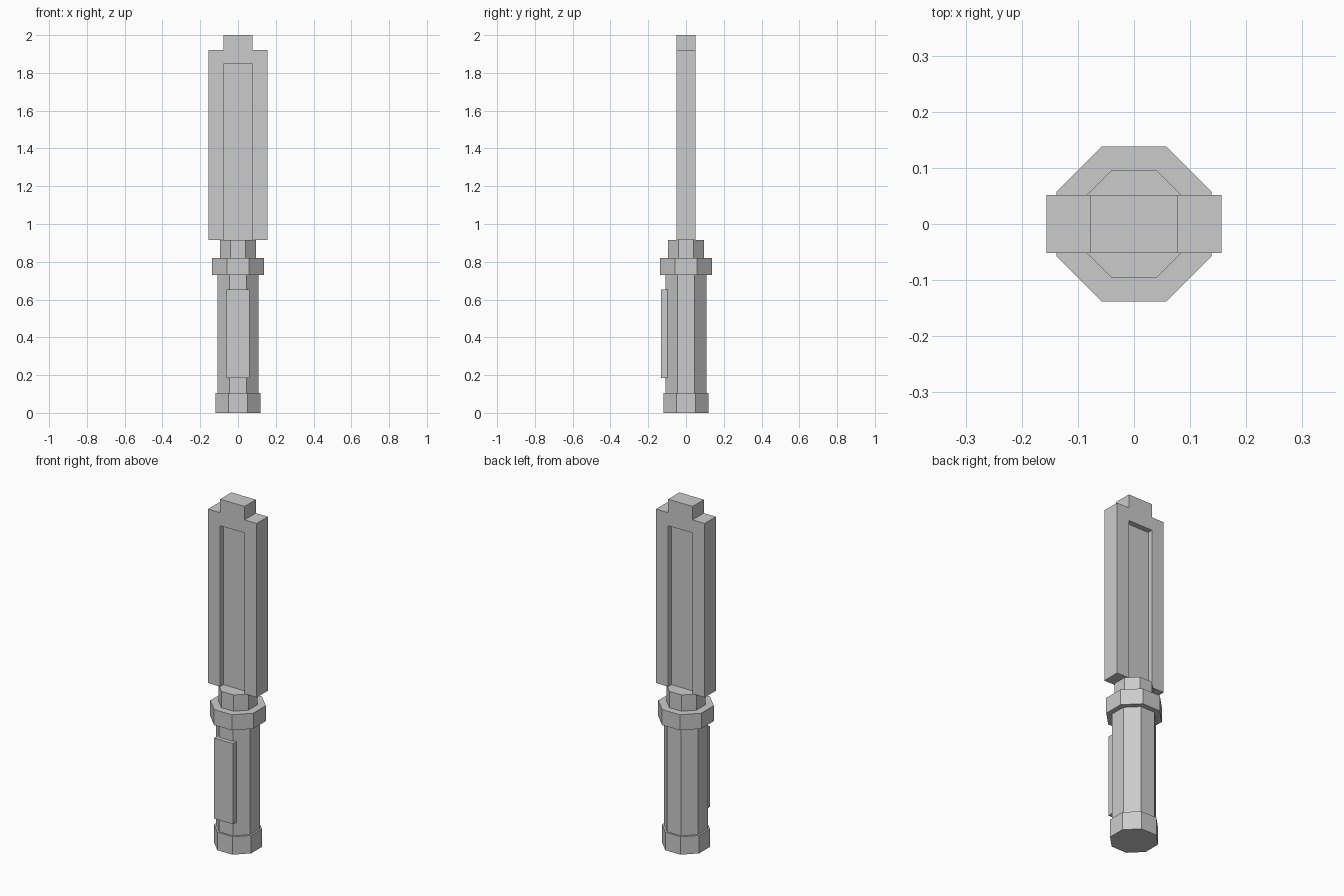
import bpy, bmesh, math

if "Cube" in bpy.data.objects:
    bpy.data.objects.remove(bpy.data.objects["Cube"])

grey = bpy.data.materials.new("plain grey")
grey.diffuse_color = (0.6, 0.6, 0.6, 1)
grey.use_nodes = True
grey.node_tree.nodes["Principled BSDF"].inputs["Base Color"].default_value = grey.diffuse_color


def prism(name, outline, depth, place):
    """Extrude a closed 2D outline between two depths; place maps (u, v, d) to xyz."""
    bm = bmesh.new()
    verts = [bm.verts.new(place(u, v, depth[0])) for u, v in outline]
    face = bm.faces.new(verts)
    top = bmesh.ops.extrude_face_region(bm, geom=[face])["geom"]
    for v, (a, b) in zip(verts, outline):
        v.co = place(a, b, depth[0])
    shift = place(0, 0, depth[1] - depth[0])
    bmesh.ops.translate(bm, vec=shift, verts=[g for g in top if isinstance(g, bmesh.types.BMVert)])
    bmesh.ops.recalc_face_normals(bm, faces=bm.faces)
    mesh = bpy.data.meshes.new(name)
    bm.to_mesh(mesh)
    bm.free()
    mesh.materials.append(grey)
    obj = bpy.data.objects.new(name, mesh)
    bpy.context.collection.objects.link(obj)
    return obj


def upright(u, v, d):
    return (u, v, d)


def facing(u, v, d):
    return (u, d, v)


def octagon(name, apothem, z0, z1):
    r = apothem / math.cos(math.pi / 8)
    angles = [math.pi / 8 + i * math.pi / 4 for i in range(8)]
    return prism(name, [(r * math.cos(a), r * math.sin(a)) for a in angles], (z0, z1), upright)


def rect(x, z0, z1):
    return [(-x, z0), (x, z0), (x, z1), (-x, z1)]


# Eight-sided handle
octagon("pommel", 0.119, 0.0, 0.104)
octagon("grip", 0.109, 0.104, 0.73)
octagon("guard", 0.138, 0.73, 0.82)
octagon("neck", 0.096, 0.82, 0.914)

# Raised plate on the front of the grip
prism("grip_plate", rect(0.061, 0.185, 0.652), (-0.132, -0.099), facing)

# Blade with a stepped tip
half = [(0.156, 0.914), (0.156, 1.922), (0.078, 1.922), (0.078, 2.0)]
outline = half + [(-x, z) for x, z in reversed(half)]
blade = prism("blade", outline, (-0.0515, 0.0515), facing)

# Long recess on both faces, open at the bottom
for side, depth in (("front", (-0.1, -0.021)), ("back", (0.021, 0.1))):
    cutter = prism(side + "_recess_cutter", rect(0.078, 0.85, 1.846), depth, facing)
    cutter.hide_render = True
    cutter.hide_set(True)
    cut = blade.modifiers.new(side + "_recess", "BOOLEAN")
    cut.operation = "DIFFERENCE"
    cut.solver = "EXACT"
    cut.object = cutter
